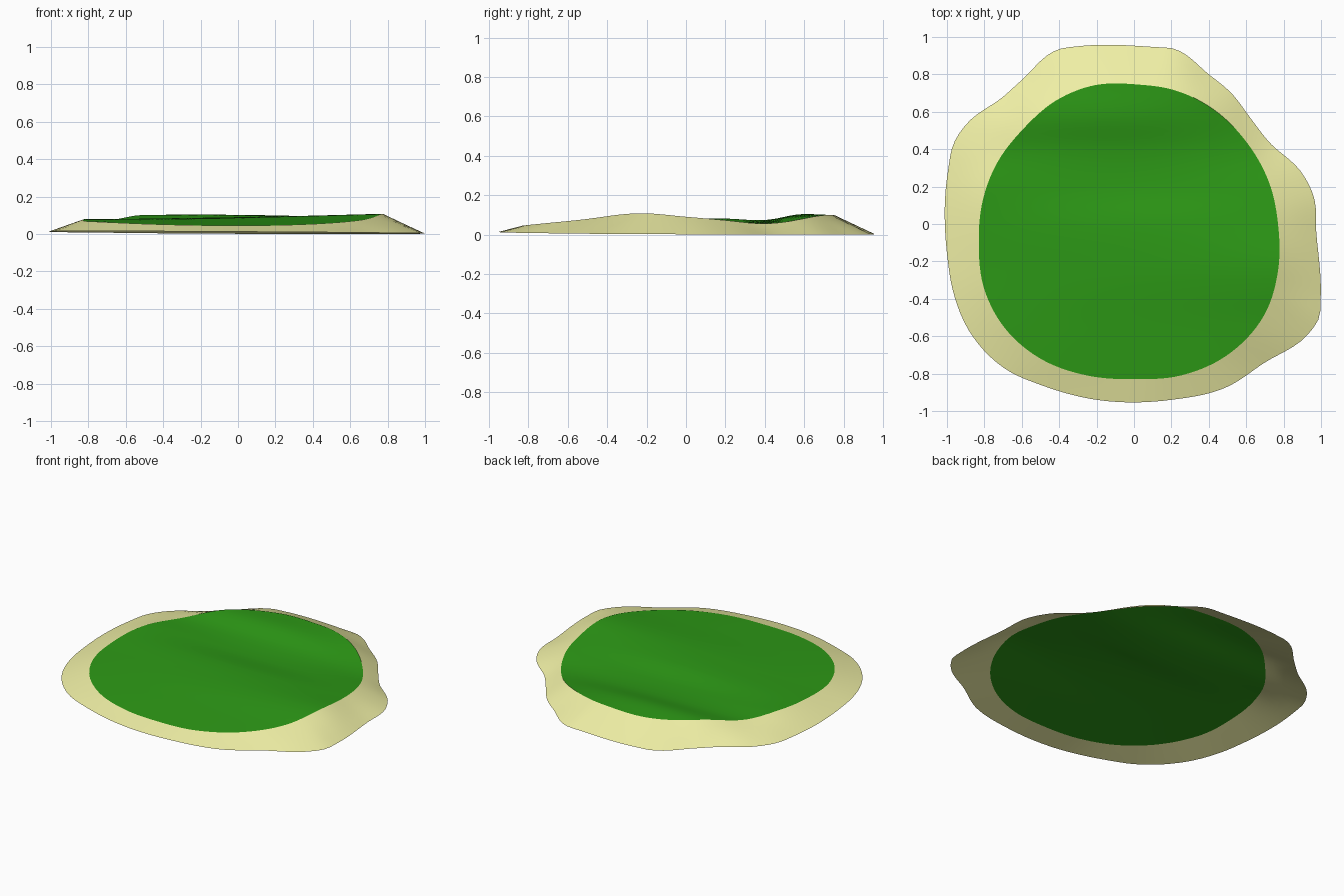
import bpy, math

if "Cube" in bpy.data.objects:
    bpy.data.objects.remove(bpy.data.objects["Cube"])

N = 144  # points around each ring


def smooth_curve(xs, ys):
    """Smooth interpolating function through uneven samples."""
    n = len(xs)
    d = [(ys[i + 1] - ys[i]) / (xs[i + 1] - xs[i]) for i in range(n - 1)]
    m = [d[0]]
    for i in range(1, n - 1):
        a, b = xs[i] - xs[i - 1], xs[i + 1] - xs[i]
        m.append((d[i - 1] * b + d[i] * a) / (a + b))
    m.append(d[-1])

    def f(x):
        x = min(max(x, xs[0]), xs[-1])
        i = 0
        while i < n - 2 and x > xs[i + 1]:
            i += 1
        h = xs[i + 1] - xs[i]
        t = (x - xs[i]) / h
        return ((2*t**3 - 3*t**2 + 1) * ys[i] + (t**3 - 2*t**2 + t) * h * m[i]
                + (3*t**2 - 2*t**3) * ys[i + 1] + (t**3 - t**2) * h * m[i + 1])
    return f


def outline(points):
    """Radius as a function of angle, closed around the centre."""
    polar = sorted((math.atan2(y, x), math.hypot(x, y)) for x, y in points)
    tau = 2 * math.pi
    polar = [(a - tau, r) for a, r in polar[-3:]] + polar + [(a + tau, r) for a, r in polar[:3]]
    return smooth_curve([p[0] for p in polar], [p[1] for p in polar])


shore = outline([(.96, .15), (.9, .27), (.73, .43), (.62, .57), (.52, .7), (.4, .8),
                 (.2, .94), (.13, .945), (-.3, .95), (-.4, .935), (-.6, .77), (-.7, .68),
                 (-.9, .53), (-.96, .44), (-.995, .28), (-.995, -.2), (-.97, -.35),
                 (-.87, -.59), (-.68, -.78), (-.5, -.86), (-.2, -.94), (.2, -.94),
                 (.5, -.87), (.7, -.74), (.93, -.59), (.99, -.5), (.998, -.4), (.975, -.05)])
lawn = outline([(.77, 0), (.73, .2), (.6, .44), (.4, .63), (.2, .72), (.03, .745),
                (-.22, .74), (-.4, .67), (-.6, .5), (-.73, .33), (-.81, .12), (-.83, -.1),
                (-.8, -.35), (-.68, -.57), (-.5, -.72), (-.25, -.81), (0, -.83),
                (.25, -.81), (.5, -.7), (.7, -.48), (.77, -.25)])

# Rolling ground: height profiles along y at the left, middle and right
rows = [-.83, -.55, -.22, 0, .2, .4, .58, .74]
left = smooth_curve(rows, [.05, .062, .070, .078, .082, .075, .098, .09])
mid = smooth_curve(rows, [.045, .065, .088, .087, .064, .068, .1, .1])
right = smooth_curve(rows, [.05, .075, .108, .09, .073, .053, .06, .1])


def ground(x, y):
    return smooth_curve([-.83, 0, .77], [left(y), mid(y), right(y)])(x)


def base(x, y):
    return max(0, .007 - .006 * x - .006 * y)


def make(name, verts, faces, color):
    me = bpy.data.meshes.new(name)
    me.from_pydata(verts, [], faces)
    ob = bpy.data.objects.new(name, me)
    bpy.context.collection.objects.link(ob)
    mat = bpy.data.materials.new(name + "_color")
    mat.diffuse_color = color
    mat.use_nodes = True
    mat.node_tree.nodes["Principled BSDF"].inputs["Base Color"].default_value = mat.diffuse_color
    me.materials.append(mat)
    for p in me.polygons:
        p.use_smooth = True
    return ob


def ring_faces(rings, start=0):
    return [(start + k * N + i, start + (k + 1) * N + i,
             start + (k + 1) * N + (i + 1) % N, start + k * N + (i + 1) % N)
            for k in range(rings - 1) for i in range(N)]


angles = [-math.pi + 2 * math.pi * i / N for i in range(N)]

# Grass: rings from the centre to the lawn edge
RINGS = 24
verts = [(0, 0, ground(0, 0))]
for k in range(1, RINGS + 1):
    for a in angles:
        r = lawn(a) * k / RINGS
        x, y = r * math.cos(a), r * math.sin(a)
        verts.append((x, y, ground(x, y)))
faces = [(0, 1 + i, 1 + (i + 1) % N) for i in range(N)] + ring_faces(RINGS, 1)
make("grass", verts, faces, (.026, .32, .008, 1))

# Sand: sloping beach from the lawn edge down to the shore
STEPS = 4
verts = []
for k in range(STEPS + 1):
    t = k / STEPS
    for a in angles:
        c, s = math.cos(a), math.sin(a)
        r0, r1 = lawn(a), shore(a)
        r = r0 + (r1 - r0) * t
        z = ground(r0 * c, r0 * s) * (1 - t) + base(r1 * c, r1 * s) * t
        verts.append((r * c, r * s, z))
make("sand_beach", verts, ring_faces(STEPS + 1), (.87, .87, .38, 1))
